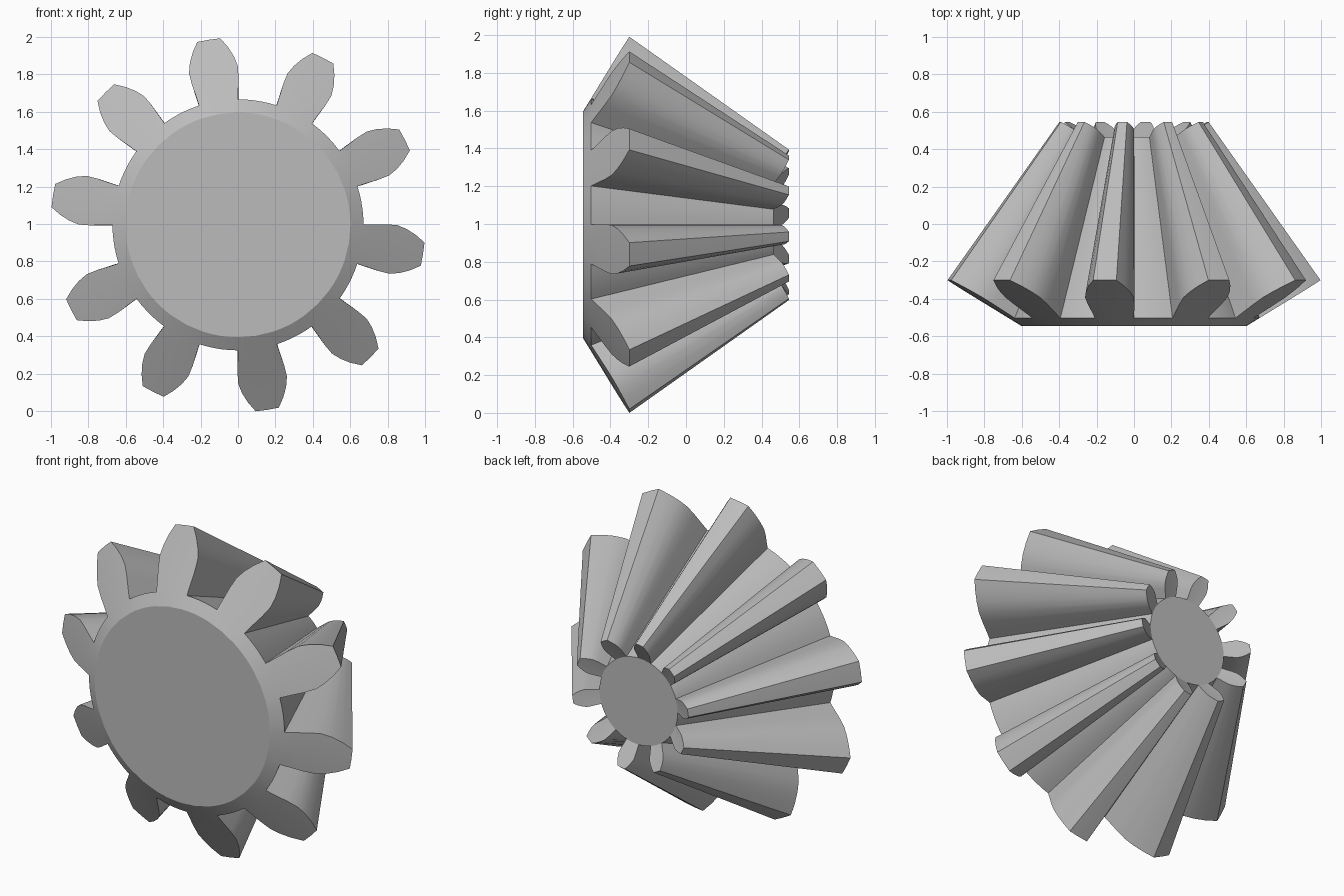
import bpy, bmesh, math
from mathutils import Vector

if "Cube" in bpy.data.objects:
    bpy.data.objects.remove(bpy.data.objects["Cube"], do_unlink=True)

TEETH = 10
STEP = math.tau / TEETH
PHASE = -STEP / 4            # a tooth flank starts on the x axis
APEX = 1.108                 # depth where all tooth lines meet
SMALL = 0.4                  # scale of the small end
RIM, TIP = 0.6, 1.0
# tooth flank: radius and half angle in degrees, root to tip
FLANK = [(0.67, 9.1), (0.73, 9.1), (0.79, 9.2), (0.85, 8.9),
         (0.9, 7.6), (0.95, 5.8), (TIP, 3.6)]
ROOT = FLANK[0][0]
GAP_CUTS = 5

steel = bpy.data.materials.new("steel grey")
steel.use_nodes = True
grey = (0.5, 0.5, 0.5, 1)
steel.diffuse_color = grey
steel.node_tree.nodes["Principled BSDF"].inputs["Base Color"].default_value = grey

bm = bmesh.new()


def point(radius, angle, scale=1.0):
    """Vertex on the back cone, shrunk towards the apex."""
    y = -0.545 + (radius - RIM) * 0.6125
    y = APEX + (y - APEX) * scale
    r = radius * scale
    return bm.verts.new((r * math.cos(angle), y, r * math.sin(angle)))


def strip(a, b):
    """Quads between two equal rows of vertices."""
    for i in range(len(a) - 1):
        bm.faces.new((a[i], a[i + 1], b[i + 1], b[i]))


def tooth_and_gap(index, scale):
    """One tooth face on the cone; returns outline, root row and gap row."""
    mid = PHASE + index * STEP
    rows = [[point(r, mid + s * math.radians(h), scale) for s in (-1, 0, 1)]
            for r, h in FLANK]
    for low, high in zip(rows, rows[1:]):
        strip(low, high)
    edge = math.radians(FLANK[0][1])
    gap = [point(ROOT, mid + edge + (STEP - 2 * edge) * k / GAP_CUTS, scale)
           for k in range(1, GAP_CUTS)]
    outline = [r[0] for r in rows] + [rows[-1][1]] + [r[2] for r in reversed(rows)]
    return outline + gap, rows[0] + gap


# Both toothed ends
ends = []
for scale in (1.0, SMALL):
    outline, root = [], []
    for i in range(TEETH):
        o, r = tooth_and_gap(i, scale)
        outline += o
        root += r
    ends.append((outline, root))
(big_outline, big_root), (small_outline, small_root) = ends

# Tooth flanks, tips and gullets running between the ends
strip(big_outline + big_outline[:1], small_outline + small_outline[:1])

# Bevelled rim and flat front disc
rim = [point(RIM, math.atan2(v.co.z, v.co.x)) for v in big_root]
strip(big_root + big_root[:1], rim + rim[:1])
bm.faces.new(rim)

# Flat disc at the small end
bm.faces.new(small_root)

bmesh.ops.recalc_face_normals(bm, faces=bm.faces[:])
low = min(v.co.z for v in bm.verts)
bmesh.ops.translate(bm, verts=bm.verts[:], vec=Vector((0, 0, -low)))
mesh = bpy.data.meshes.new("bevel_gear")
bm.to_mesh(mesh)
bm.free()
mesh.materials.append(steel)
gear = bpy.data.objects.new("bevel_gear", mesh)
bpy.context.collection.objects.link(gear)

bpy.context.view_layer.objects.active = gear
gear.select_set(True)
bpy.ops.object.shade_smooth_by_angle(angle=math.radians(25))
